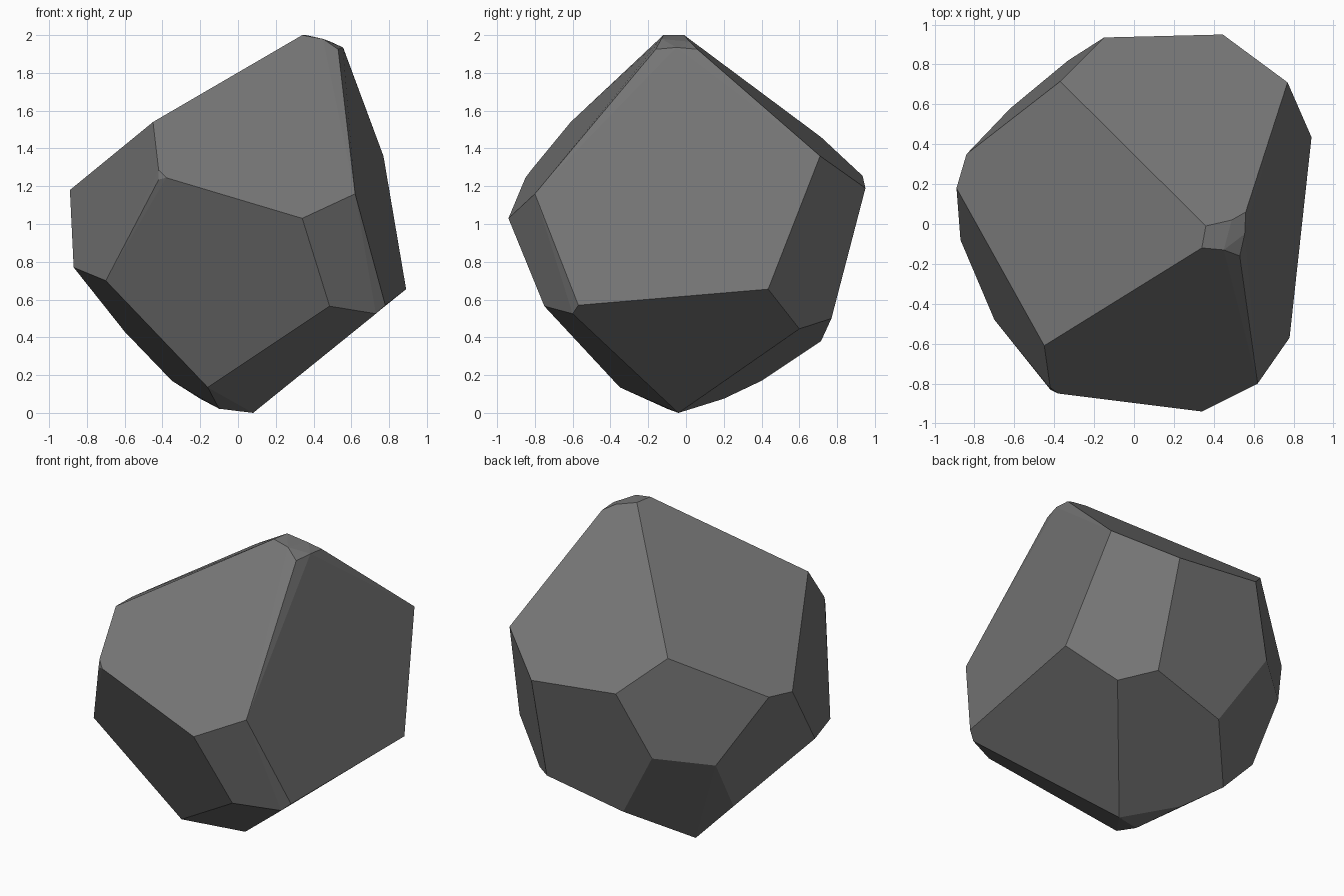
import bpy, bmesh, math

# Corners of the chipped boulder, listed by height band
CROWN = [(.36, -.01, 2), (.34, -.12, 2), (.56, .06, 1.925), (.53, -.16, 1.925),
         (.555, -.05, 1.935), (.45, -.13, 1.98), (.49, .02, 1.965)]
SHOULDER = [(-.45, -.61, 1.54), (-.37, .715, 1.46), (.77, .71, 1.36),
            (-.15, .935, 1.255), (.445, .95, 1.19), (-.84, .35, 1.195),
            (-.89, .18, 1.18), (.62, -.80, 1.16), (.34, -.94, 1.03),
            (-.38, -.85, 1.245), (-.42, -.83, 1.235), (-.42, -.82, 1.285)]
FLANK = [(-.33, .82, .84), (-.62, .58, .78), (-.87, -.08, .77), (-.70, -.48, .70),
         (.89, .435, .655), (.78, -.57, .57), (.73, -.60, .525), (.485, -.75, .565)]
BASE = [(.46, .77, .50), (.63, .60, .445), (-.05, .715, .38), (-.60, .37, .43),
        (-.35, .40, .17), (-.16, -.35, .135), (-.20, .20, .075),
        (-.10, -.10, .022), (.08, -.04, 0)]

# Wrap the corners in a convex hull and merge coplanar triangles into big facets
bm = bmesh.new()
for p in CROWN + SHOULDER + FLANK + BASE:
    bm.verts.new(p)
hull = bmesh.ops.convex_hull(bm, input=bm.verts[:])
loose = [v for v in bm.verts if not v.link_faces]
bmesh.ops.delete(bm, geom=loose, context='VERTS')
bmesh.ops.dissolve_limit(bm, angle_limit=math.radians(4),
                         verts=bm.verts[:], edges=bm.edges[:])
bmesh.ops.recalc_face_normals(bm, faces=bm.faces[:])

mesh = bpy.data.meshes.new("boulder")
bm.to_mesh(mesh)
bm.free()
rock = bpy.data.objects.new("boulder", mesh)
bpy.context.collection.objects.link(rock)

# Single stone grey
stone = bpy.data.materials.new("stone grey")
stone.diffuse_color = (.18, .18, .18, 1)
mesh.materials.append(stone)
